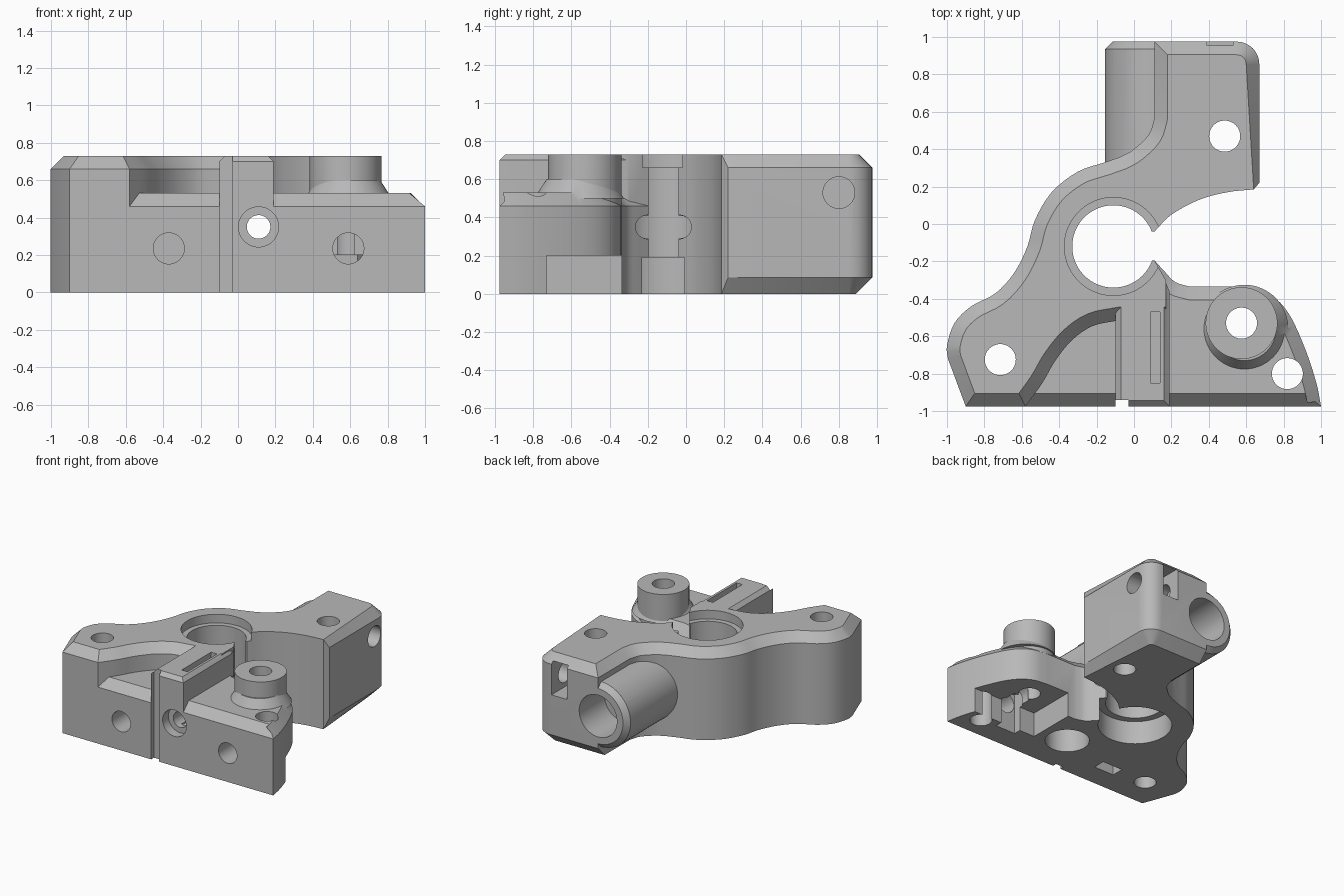
import bpy, bmesh, math
from mathutils import Vector, Matrix

old = bpy.data.objects.get("Cube")
if old:
    bpy.data.objects.remove(old, do_unlink=True)

grey = bpy.data.materials.new("plain_grey")
grey.use_nodes = True
grey.diffuse_color = (0.48, 0.48, 0.48, 1)
grey.node_tree.nodes["Principled BSDF"].inputs["Base Color"].default_value = (0.48, 0.48, 0.48, 1)


def finish(name, bm):
    bmesh.ops.recalc_face_normals(bm, faces=bm.faces)
    mesh = bpy.data.meshes.new(name)
    bm.to_mesh(mesh)
    bm.free()
    mesh.materials.append(grey)
    ob = bpy.data.objects.new(name, mesh)
    bpy.context.scene.collection.objects.link(ob)
    return ob


def curve(points, steps=4):
    """Smooth path through the points."""
    p = [Vector(q) for q in points]
    p = [2 * p[0] - p[1]] + p + [2 * p[-1] - p[-2]]
    out = []
    for a, b, c, d in zip(p, p[1:], p[2:], p[3:]):
        for i in range(steps):
            t = i / steps
            out.append(0.5 * (2 * b + (c - a) * t + (2 * a - 5 * b + 4 * c - d) * t * t
                              + (3 * b - a - 3 * c + d) * t ** 3))
    return [tuple(v) for v in out] + [tuple(points[-1])]


def prism(name, outline, top, bevels=()):
    """Extruded outline; bevels are (width, height, rule on edge middle)."""
    bm = bmesh.new()
    face = bm.faces.new([bm.verts.new((x, y, 0)) for x, y in outline])
    ext = bmesh.ops.extrude_face_region(bm, geom=[face])["geom"]
    bmesh.ops.translate(bm, vec=(0, 0, top), verts=[g for g in ext if isinstance(g, bmesh.types.BMVert)])
    bmesh.ops.recalc_face_normals(bm, faces=bm.faces)
    for width, height, rule in bevels:
        edges = [e for e in bm.edges if all(abs(v.co.z - height) < 1e-4 for v in e.verts)
                 and rule((e.verts[0].co + e.verts[1].co) / 2)]
        bmesh.ops.bevel(bm, geom=edges, offset=width, offset_type='OFFSET',
                        segments=1, profile=0.5, affect='EDGES', clamp_overlap=False)
    return finish(name, bm)


def cylinder(name, start, axis, length, r1, r2=None, sides=64):
    bm = bmesh.new()
    direction = {"x": Vector((1, 0, 0)), "y": Vector((0, 1, 0)), "z": Vector((0, 0, 1))}[axis]
    turn = Vector((0, 0, 1)).rotation_difference(direction).to_matrix().to_4x4()
    place = Matrix.Translation(Vector(start) + direction * length / 2) @ turn
    bmesh.ops.create_cone(bm, cap_ends=True, segments=sides, radius1=r1,
                          radius2=r1 if r2 is None else r2, depth=length, matrix=place)
    return finish(name, bm)


def box(name, x, y, z):
    bm = bmesh.new()
    bmesh.ops.create_cube(bm, size=1)
    for v in bm.verts:
        v.co = [(a + b) / 2 + c * (b - a) for (a, b), c in zip((x, y, z), v.co)]
    return finish(name, bm)


def combine(target, tool, operation):
    mod = target.modifiers.new(operation, 'BOOLEAN')
    mod.operation, mod.solver, mod.object = operation, 'EXACT', tool
    bpy.context.view_layer.objects.active = target
    bpy.ops.object.modifier_apply(modifier=mod.name)
    bpy.data.objects.remove(tool, do_unlink=True)


always = lambda m: True
# Tall part: left lobe, ring and rear arm
lobe = curve([(-0.155, 0.33), (-0.3, 0.28), (-0.44, 0.17), (-0.53, 0.02), (-0.57, -0.12), (-0.64, -0.26),
              (-0.74, -0.37), (-0.87, -0.44), (-0.96, -0.53), (-1, -0.65), (-0.995, -0.72)])
pocket_wall = curve([(-0.58, -0.975), (-0.49, -0.85), (-0.42, -0.73), (-0.33, -0.62),
                     (-0.22, -0.545), (-0.08, -0.515)])
arm_front = curve([(0.11, -0.04), (0.2, 0.05), (0.35, 0.13), (0.5, 0.17), (0.64, 0.185)])
arm_corner = [(0.55 + 0.12 * math.cos(a * math.pi / 16), 0.855 + 0.12 * math.sin(a * math.pi / 16))
              for a in range(9)]
arm_left = curve([(0.11, 0.57), (0.08, 0.48), (0, 0.4), (-0.07, 0.36)])
body = prism("bracket_body", lobe + [(-0.9, -0.975)] + pocket_wall + [(0.17, -0.515), (0.17, -0.3),
             (0.11, -0.195)] + arm_front + [(0.67, 0.22)] + arm_corner + [(0.11, 0.975)] + arm_left, 0.73,
             [(0.07, 0.73, lambda m: not (m.x > 0.1 and -0.45 < m.y < 0.21)),
              (0.085, 0, lambda m: (m.x > 0.6 and m.y > 0.22) or m.y > 0.9)])

# Low plate with sloped rim
plate_side = curve([(1, -0.975), (0.975, -0.85), (0.92, -0.68), (0.84, -0.5), (0.76, -0.4),
                    (0.67, -0.35), (0.56, -0.335)])
plate_neck = curve([(0.3, -0.335), (0.22, -0.31), (0.16, -0.25), (0.11, -0.195)])
plate = prism("plate", [(-0.75, -0.975)] + plate_side + plate_neck + [(-0.1, -0.2), (-0.75, -0.7)],
              0.53, [(0.07, 0.53, always)])
# Ridge, rod socket and screw boss
ridge = prism("ridge", [(-0.1, -0.975), (0.19, -0.975), (0.19, -0.36), (0.16, -0.29), (-0.1, -0.29)],
              0.73, [(0.03, 0.73, lambda m: m.y < -0.31)])
for part in (plate, ridge,
             cylinder("rod_socket", (0.11, 0.2, 0.35), "y", 0.735, 0.265),
             cylinder("socket_rim", (0.11, 0.9349, 0.35), "y", 0.04, 0.265, 0.225),
             cylinder("screw_boss", (0.575, -0.53, 0.3), "z", 0.43, 0.192),
             cylinder("boss_foot", (0.59, -0.56, 0.5), "z", 0.1, 0.235, 0.17)):
    combine(body, part, 'UNION')

# Main bore with steps and its open mouth
cuts = [cylinder("bore", (-0.11, -0.12, -0.1), "z", 1, 0.22, sides=96),
        cylinder("top_step", (-0.11, -0.12, 0.66), "z", 0.2, 0.262, sides=96),
        cylinder("bottom_step", (-0.11, -0.12, -0.1), "z", 0.29, 0.275, sides=96),
        box("mouth", (0, 0.22), (-0.195, -0.04), (-0.1, 0.9))]
# Vertical screw holes
for x, y in ((-0.715, -0.725), (0.485, 0.47), (0.82, -0.8), (0.575, -0.53)):
    cuts.append(cylinder("screw_hole", (x, y, -0.1), "z", 1, 0.083, sides=40))
cuts.append(cylinder("screw_recess", (0.82, -0.8, 0.44), "z", 0.2, 0.155))
# Front screw holes with nut slots
for x in (-0.37, 0.59):
    cuts.append(cylinder("front_hole", (x, -1.1, 0.235), "y", 0.5, 0.083, sides=40))
    cuts.append(box("nut_slot", (x - 0.09, x + 0.09), (-0.79, -0.69), (-0.1, 0.33)))
# Long passage from front to back
cuts += [cylinder("passage", (0.11, -1.1, 0.35), "y", 2.2, 0.063, sides=40),
         cylinder("front_recess", (0.11, -1.1, 0.35), "y", 0.2, 0.107, sides=48),
         cylinder("socket_hole", (0.11, 0.65, 0.35), "y", 0.5, 0.17),
         # Clamp screw and its nut slot in the arm
         cylinder("clamp_hole", (0.3, 0.8, 0.53), "x", 0.5, 0.083, sides=40),
         box("clamp_slot", (0.39, 0.53), (0.71, 1.1), (0.41, 0.68)),
         # Ridge slot, front groove and underside recesses
         box("ridge_slot", (0.087, 0.14), (-0.85, -0.47), (0.28, 0.9)),
         box("front_groove", (-0.1, -0.03), (-1.1, -0.94), (-0.1, 0.9)),
         cylinder("underside_recess", (0.13, -0.62, -0.1), "z", 0.3, 0.165),
         box("underside_step", (0.36, 1.2), (-0.73, -0.2), (-0.1, 0.2))]
for cut in cuts:
    combine(body, cut, 'DIFFERENCE')

bpy.ops.object.select_all(action='DESELECT')
body.select_set(True)
bpy.context.view_layer.objects.active = body
bpy.ops.object.shade_smooth_by_angle(angle=math.radians(30))
